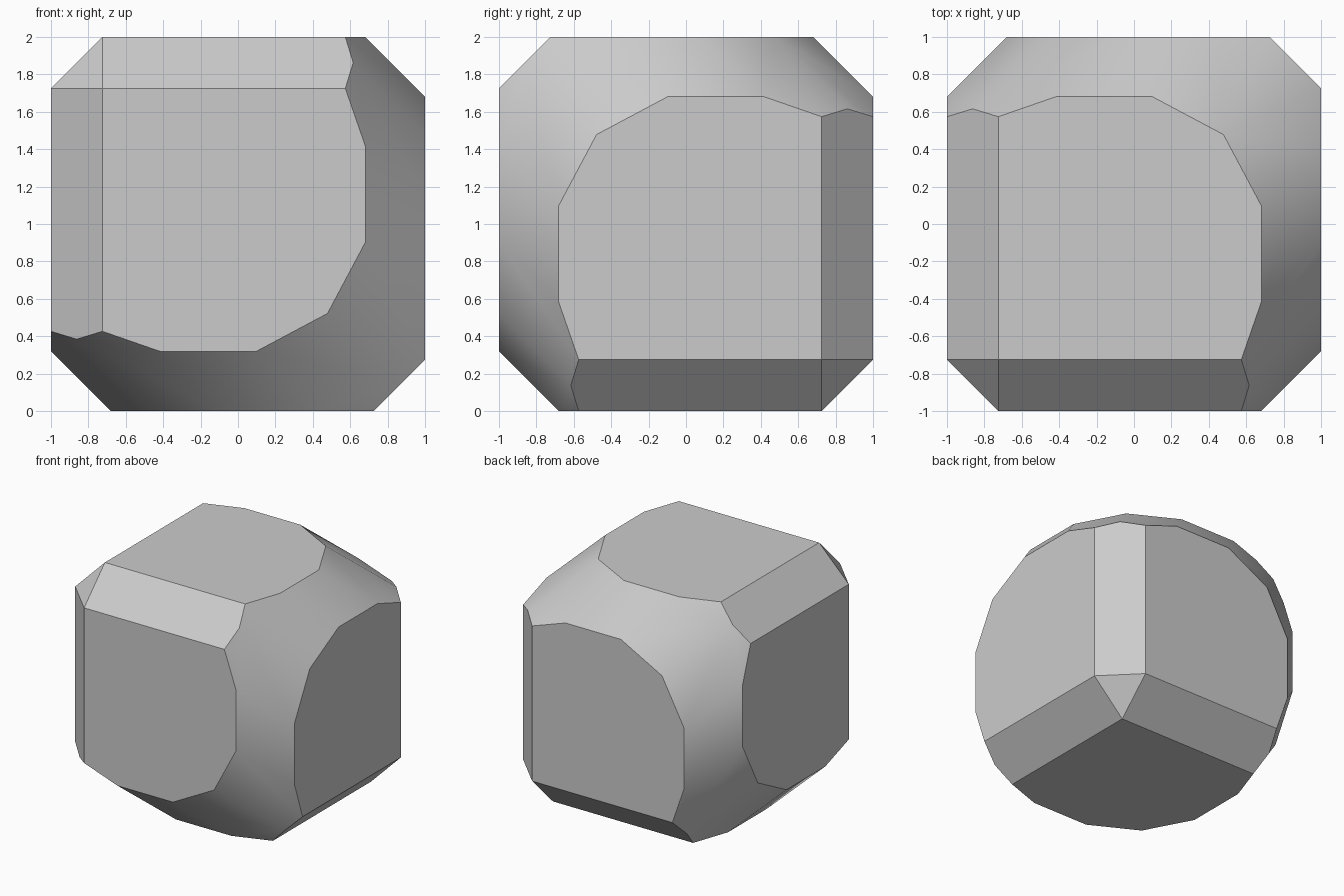
import bpy
from mathutils import Vector

if "Cube" in bpy.data.objects:
    bpy.data.objects.remove(bpy.data.objects["Cube"], do_unlink=True)

CENTRE = Vector((0, 0, 1))
AXIS = Vector((-1, -1, 1)).normalized()   # diagonal through two opposite corners
SIDES = 18
RADIUS = 1.207
CHAMFER = 0.275

# Plain grey for the whole block
grey = bpy.data.materials.new("plain grey")
grey.use_nodes = True
colour = (0.6, 0.6, 0.6, 1)
grey.diffuse_color = colour
grey.node_tree.nodes["Principled BSDF"].inputs["Base Color"].default_value = colour

# Cube with chamfered edges
bpy.ops.mesh.primitive_cube_add(size=2, location=CENTRE)
block = bpy.context.object
block.name = "rounded_block"
block.data.materials.append(grey)
bevel = block.modifiers.new("chamfer", "BEVEL")
bevel.width = CHAMFER
bevel.segments = 1
bevel.limit_method = "NONE"

# Eighteen-sided cylinder along the diagonal, a flat side facing each cut edge
bpy.ops.mesh.primitive_cylinder_add(vertices=SIDES, radius=RADIUS, depth=5)
cutter = bpy.context.object
cutter.name = "diagonal_cylinder_cutter"
cutter.data.materials.append(grey)
across = Vector((1, -1, 0)).normalized()
frame = cutter.matrix_world.to_3x3()
frame.col[0] = AXIS.cross(across)         # cylinder corner at local +y, flat rotated below
frame.col[1] = -across
frame.col[2] = AXIS
cutter.matrix_world = frame.to_4x4()
cutter.location = CENTRE

# Turn the cylinder so that a flat, not a corner, meets the "across" direction
first = min(cutter.data.vertices, key=lambda v: (round(abs(v.co.x), 4), v.co.y))
if abs(first.co.x) < 0.001 and first.co.y < 0:
    from math import pi
    from mathutils import Matrix
    cutter.data.transform(Matrix.Rotation(pi / SIDES, 4, "Z"))
cutter.hide_render = True
cutter.hide_set(True)

# Keep only what lies inside the cylinder
cut = block.modifiers.new("round off", "BOOLEAN")
cut.operation = "INTERSECT"
cut.solver = "EXACT"
cut.object = cutter

# Bake the modifiers, then smooth the round band and keep the flats crisp
bpy.context.view_layer.update()
bpy.ops.object.select_all(action="DESELECT")
block.select_set(True)
bpy.context.view_layer.objects.active = block
for name in ("chamfer", "round off"):
    bpy.ops.object.modifier_apply(modifier=name)
bpy.data.objects.remove(cutter, do_unlink=True)
bpy.ops.object.shade_smooth_by_angle(angle=0.5)
